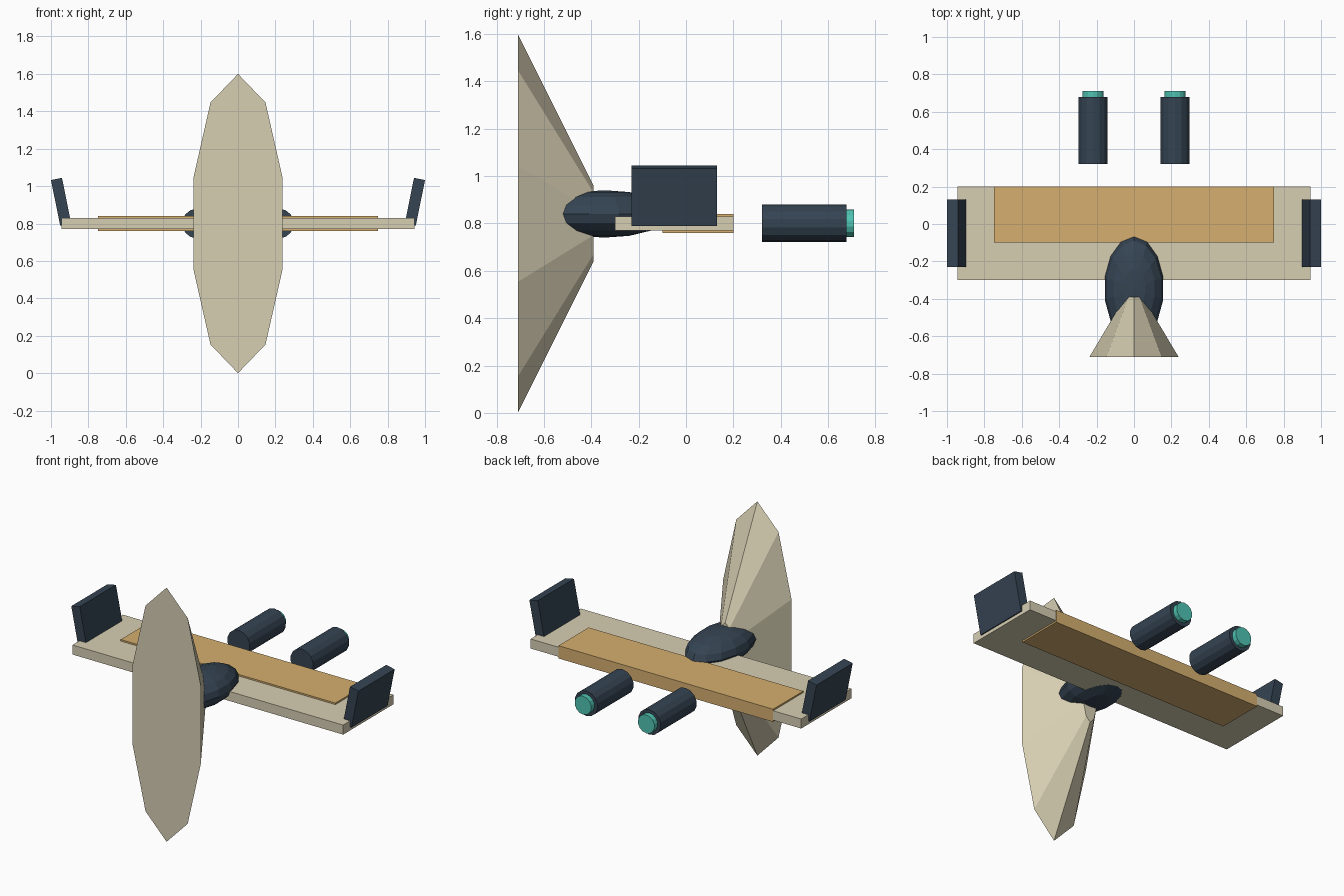
import bpy
from math import pi

if "Cube" in bpy.data.objects:
    bpy.data.objects.remove(bpy.data.objects["Cube"])


def material(name, rgb):
    m = bpy.data.materials.new(name)
    m.diffuse_color = (*rgb, 1)
    m.use_nodes = True
    m.node_tree.nodes["Principled BSDF"].inputs["Base Color"].default_value = m.diffuse_color
    return m


CREAM = material("cream", (0.68, 0.62, 0.45))
NAVY = material("navy", (0.035, 0.057, 0.085))
AMBER = material("amber", (0.67, 0.43, 0.16))
TEAL = material("teal", (0.08, 0.55, 0.45))


def finish(name, mat):
    ob = bpy.context.object
    ob.name = name
    ob.data.materials.append(mat)
    return ob


def box(name, loc, size, mat, tilt=0):
    bpy.ops.mesh.primitive_cube_add(size=1, location=loc, rotation=(0, tilt, 0))
    bpy.context.object.scale = size
    return finish(name, mat)


def tube(name, x, y0, y1, r, mat, sides=14):
    bpy.ops.mesh.primitive_cylinder_add(vertices=sides, radius=r, depth=y1 - y0,
                                        location=(x, (y0 + y1) / 2, 0.8),
                                        rotation=(pi / 2, 0, 0))
    return finish(name, mat)


# Tall flared front shield: squashed ten-sided cone, wide end forward
bpy.ops.mesh.primitive_cone_add(vertices=10, radius1=1, radius2=0.2, depth=0.32,
                                location=(0, -0.55, 0.8), rotation=(-pi / 2, 0, 0))
bpy.context.object.scale = (0.25, 0.8, 1)
finish("front_shield", CREAM)

# Faceted cockpit pod behind the shield
bpy.ops.mesh.primitive_uv_sphere_add(segments=14, ring_count=8, radius=1,
                                     location=(0, -0.345, 0.84))
bpy.context.object.scale = (0.16, 0.277, 0.1)
finish("cockpit", NAVY)

# Main wing and the inlaid panel, slightly proud above and below
box("wing", (0, -0.05, 0.8), (1.885, 0.5, 0.06), CREAM)
box("wing_panel", (0, 0.051, 0.8), (1.495, 0.3, 0.08), AMBER)

# Mirrored wingtip fins and engines with glowing nozzles
for side, s in (("left", -1), ("right", 1)):
    box(side + "_fin", (s * 0.946, -0.05, 0.917), (0.06, 0.36, 0.248), NAVY, s * 0.2)
    tube(side + "_engine", s * 0.22, 0.32, 0.678, 0.079, NAVY)
    tube(side + "_nozzle", s * 0.22, 0.64, 0.71, 0.058, TEAL)
